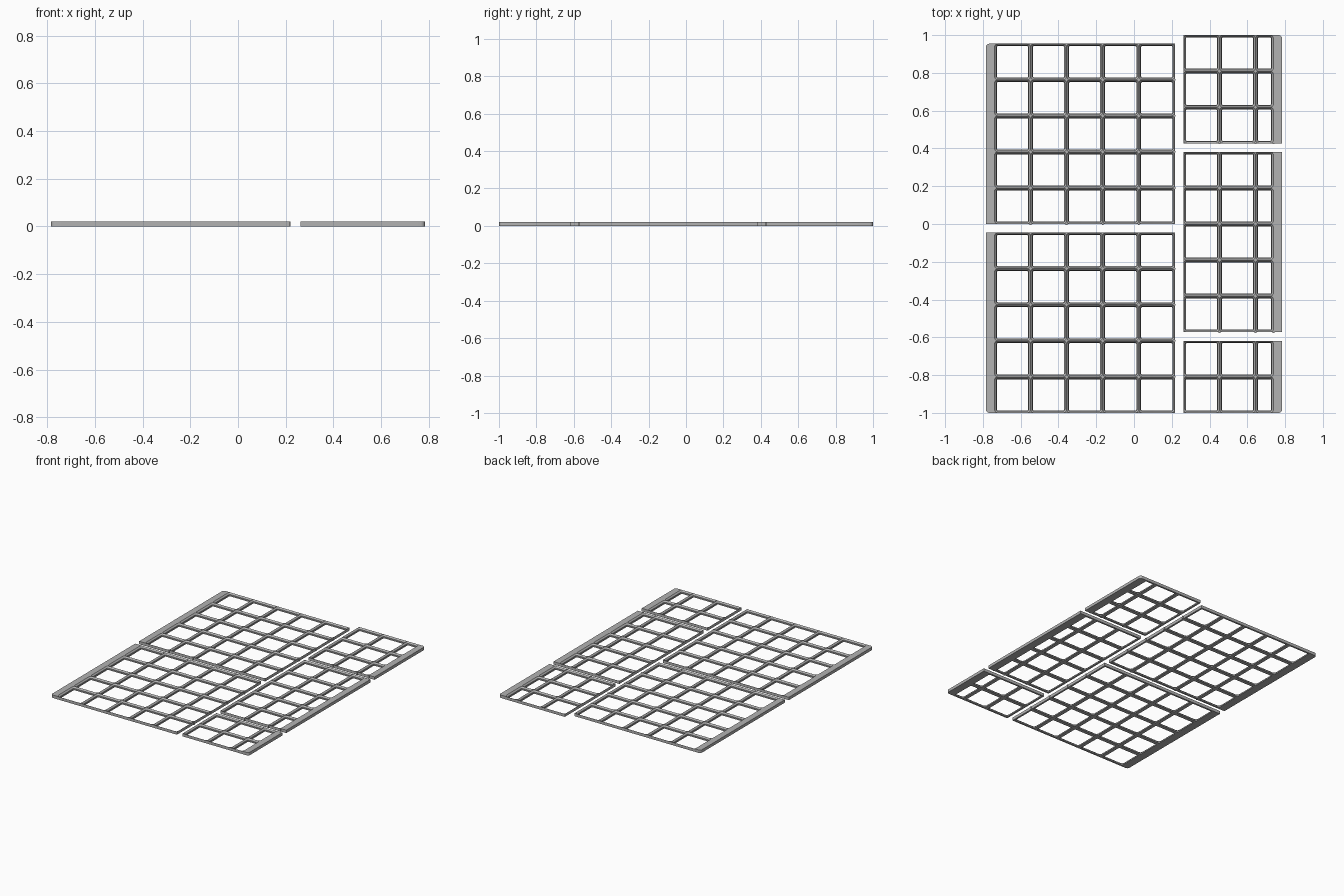
import bpy, bmesh, math
from mathutils import Matrix, Vector

cube = bpy.data.objects.get("Cube")
if cube:
    bpy.data.objects.remove(cube, do_unlink=True)

MM = 1 / 220          # one millimetre in scene units
PITCH = 42
HEIGHT = 4.65
MARGIN = 10
STEPS = 6             # segments per rounded corner

grey = bpy.data.materials.new("Light grey plastic")
grey.use_nodes = True
grey.diffuse_color = (0.45, 0.45, 0.45, 1)
grey.node_tree.nodes["Principled BSDF"].inputs["Base Color"].default_value = (0.45, 0.45, 0.45, 1)

# Socket wall profile: (inset, height, corner radius)
PROFILE = [(2.85, 0, 1.15), (2.15, 0.7, 1.85), (2.15, 2.5, 1.85), (0.05, HEIGHT, 3.95)]


def corner_arcs(x0, y0, x1, y1, radii):
    """Four corner point lists, counter-clockwise from the lower left."""
    arcs = []
    signs = [(-1, -1), (1, -1), (1, 1), (-1, 1)]
    for i, ((sx, sy), r) in enumerate(zip(signs, radii)):
        px, py = (x0 if sx < 0 else x1), (y0 if sy < 0 else y1)
        if r == 0:
            arcs.append([(px, py)])
            continue
        cx, cy = px - sx * r, py - sy * r
        angles = [math.pi * (1 + i / 2 + k / STEPS / 2) for k in range(STEPS + 1)]
        arcs.append([(cx + r * math.cos(a), cy + r * math.sin(a)) for a in angles])
    return arcs


def add_cell(bm, x0, y0, x1, y1):
    """Open socket with a stepped, rounded wall."""
    rings = []
    for inset, z, r in PROFILE:
        arcs = corner_arcs(x0 + inset, y0 + inset, x1 - inset, y1 - inset, [r] * 4)
        rings.append([[bm.verts.new((x, y, z)) for x, y in arc] for arc in arcs])
    # sloping and upright walls
    for low, high in zip(rings, rings[1:]):
        a, b = sum(low, []), sum(high, [])
        for k in range(len(a)):
            n = (k + 1) % len(a)
            bm.faces.new((a[k], a[n], b[n], b[k]))
    # flat lands between the socket and the cell square
    for ring, z in ((rings[0], 0), (rings[-1], HEIGHT)):
        square = [bm.verts.new((x, y, z)) for x, y in ((x0, y0), (x1, y0), (x1, y1), (x0, y1))]
        for i in range(4):
            n = (i + 1) % 4
            for p, q in zip(ring[i], ring[i][1:]):
                bm.faces.new((square[i], q, p))
            bm.faces.new((square[i], square[n], ring[n][0], ring[i][-1]))


def add_margin(bm, x0, y0, x1, y1, radii):
    """Top and bottom of a solid strip section."""
    outline = sum(corner_arcs(x0, y0, x1, y1, radii), [])
    for z in (0, HEIGHT):
        bm.faces.new([bm.verts.new((x, y, z)) for x, y in outline])


def add_nub(bm, x, y):
    """Small connector peg at a wall crossing."""
    m = Matrix.Translation((x, y, HEIGHT / 2)) @ Matrix.Diagonal((2, 2, HEIGHT - 0.1, 1))
    bmesh.ops.create_cube(bm, size=1, matrix=m)


def make_panel(name, x, y, columns, rows, margin_side, rounded, nub_bottom, nub_right):
    bm = bmesh.new()
    xs = [x]
    for c in columns:
        xs.append(xs[-1] + c * PITCH)
    ys = [y + j * PITCH for j in range(rows + 1)]
    for j in range(rows):
        for i in range(len(columns)):
            add_cell(bm, xs[i], ys[j], xs[i + 1], ys[j + 1])
        # margin strip, rounded only at the outer corner of the whole sheet
        low = 4 if rounded == "bottom" and j == 0 else 0
        high = 4 if rounded == "top" and j == rows - 1 else 0
        if margin_side < 0:
            add_margin(bm, xs[0] - MARGIN, ys[j], xs[0], ys[j + 1], (low, 0, 0, high))
        else:
            add_margin(bm, xs[-1], ys[j], xs[-1] + MARGIN, ys[j + 1], (0, low, high, 0))
    bmesh.ops.remove_doubles(bm, verts=bm.verts[:], dist=0.004)

    # outer side walls
    def key(v):
        return round(v.co.x, 1), round(v.co.y, 1)
    rim = [e for e in bm.edges if e.is_boundary]
    floor = {key(v): v for e in rim for v in e.verts if v.co.z < 1}
    for e in rim:
        a, b = e.verts
        if a.co.z > 1:
            bm.faces.new((a, b, floor[key(b)], floor[key(a)]))

    # connector pegs
    if nub_bottom:
        for px in (xs[1:-1] if margin_side < 0 else xs[1:]):
            add_nub(bm, px, ys[0])
    if nub_right:
        for py in ys[1:-1]:
            add_nub(bm, xs[-1], py)

    bmesh.ops.recalc_face_normals(bm, faces=bm.faces[:])
    bmesh.ops.scale(bm, vec=Vector((MM, MM, MM)), verts=bm.verts[:])
    mesh = bpy.data.meshes.new(name)
    bm.to_mesh(mesh)
    bm.free()
    mesh.materials.append(grey)
    obj = bpy.data.objects.new(name, mesh)
    bpy.context.collection.objects.link(obj)
    bpy.ops.object.select_all(action="DESELECT")
    obj.select_set(True)
    bpy.context.view_layer.objects.active = obj
    bpy.ops.object.shade_smooth_by_angle(angle=math.radians(30))


# Two wide panels on the model's right, three narrow ones on its left
wide, narrow = [1] * 5, [1, 1, 0.5]
make_panel("wide_panel_front", -162.5, -220, wide, 5, -1, "bottom", False, True)
make_panel("wide_panel_back", -162.5, 0, wide, 5, -1, "top", True, True)
make_panel("narrow_panel_front", 57.5, -220, narrow, 2, 1, "bottom", False, False)
make_panel("narrow_panel_middle", 57.5, -126, narrow, 5, 1, "", True, False)
make_panel("narrow_panel_back", 57.5, 94, narrow, 3, 1, "top", True, False)
